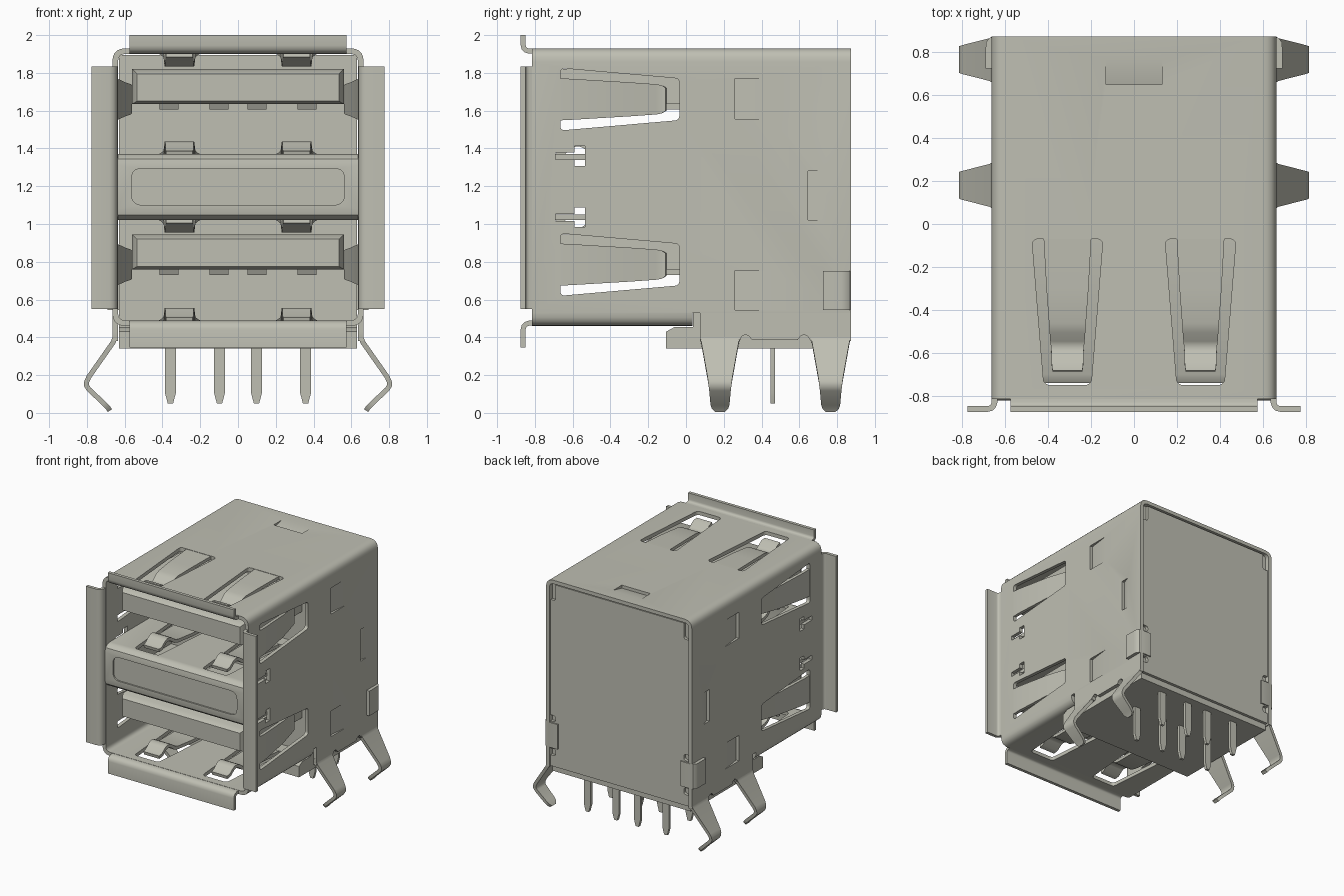
import bpy, bmesh, math
from mathutils import Vector

if "Cube" in bpy.data.objects:
    bpy.data.objects.remove(bpy.data.objects["Cube"], do_unlink=True)

metal = bpy.data.materials.new("warm grey")
metal.use_nodes = True
COLOUR = (0.52, 0.52, 0.45, 1)
metal.diffuse_color = COLOUR
metal.node_tree.nodes["Principled BSDF"].inputs["Base Color"].default_value = COLOUR
parts = []


def place(axis, u, v, w):
    """2D point (u, v) with w along the given axis."""
    return {"x": (w, u, v), "y": (u, w, v), "z": (u, v, w)}[axis]


def finish(name, bm):
    bmesh.ops.recalc_face_normals(bm, faces=bm.faces)
    me = bpy.data.meshes.new(name)
    bm.to_mesh(me)
    bm.free()
    ob = bpy.data.objects.new(name, me)
    bpy.context.collection.objects.link(ob)
    me.materials.append(metal)
    parts.append(ob)
    return ob


def apply_mod(ob, mod):
    bpy.context.view_layer.objects.active = ob
    bpy.ops.object.modifier_apply(modifier=mod.name)


def prism(name, pts, axis, lo, hi):
    """Polygon extruded along an axis."""
    bm = bmesh.new()
    face = bm.faces.new([bm.verts.new(place(axis, u, v, lo)) for u, v in pts])
    ext = bmesh.ops.extrude_face_region(bm, geom=[face])
    shift = Vector(place(axis, 0, 0, hi - lo))
    for v in ext["geom"]:
        if isinstance(v, bmesh.types.BMVert):
            v.co += shift
    return finish(name, bm)


def rect(u0, u1, v0, v1):
    return [(u0, v0), (u1, v0), (u1, v1), (u0, v1)]


def rounded(pts, r, n=5):
    """Round every corner of a polygon."""
    out = []
    for i, p in enumerate(pts):
        p = Vector(p)
        a, b = Vector(pts[i - 1]), Vector(pts[(i + 1) % len(pts)])
        a = p + (a - p).normalized() * r
        b = p + (b - p).normalized() * r
        for k in range(n + 1):
            t = k / n
            out.append(tuple(a * (1 - t) ** 2 + p * 2 * t * (1 - t) + b * t * t))
    return out


def sheet(name, path, widths, axis, c=0.0, thick=0.026):
    """Bent strip following a 2D path, half width given per point."""
    if not isinstance(widths, (list, tuple)):
        widths = [widths] * len(path)
    bm = bmesh.new()
    rows = [[bm.verts.new(place(axis, u, v, c + s * w)) for s in (-1, 1)]
            for (u, v), w in zip(path, widths)]
    for a, b in zip(rows, rows[1:]):
        bm.faces.new((a[0], a[1], b[1], b[0]))
    ob = finish(name, bm)
    mod = ob.modifiers.new("thickness", "SOLIDIFY")
    mod.thickness, mod.offset, mod.use_even_offset = thick, 0, True
    apply_mod(ob, mod)
    return ob


def cut(ob, cutters):
    for c in cutters:
        mod = ob.modifiers.new("cut", "BOOLEAN")
        mod.operation, mod.solver, mod.object = "DIFFERENCE", "EXACT", c
        apply_mod(ob, mod)
        parts.remove(c)
        bpy.data.objects.remove(c, do_unlink=True)


PORTS = (1.66, 0.785)          # heights of the two ports' side springs
SPRING_X = (-0.31, 0.31)


def spring_windows(lo, hi):
    return [prism("cutter", rounded([(x - 0.165, -0.07), (x + 0.165, -0.07),
                                     (x + 0.11, -0.75), (x - 0.11, -0.75)], 0.03),
                  "z", lo, hi) for x in SPRING_X]


# Outer shell: folded tube with stamped openings
shell = prism("shell", rounded(rect(-0.665, 0.665, 0.46, 1.93), 0.07), "y", -0.815, 0.873)
cutters = [prism("cutter", rounded(rect(-0.635, 0.635, 0.49, 1.90), 0.04), "y", -1, 1),
           prism("cutter", rect(-0.8, 0.8, 0.40, 0.53), "y", 0.035, 1),
           prism("cutter", [(0.65, 1.95), (0.65, 1.905), (0.765, 1.93), (0.765, 1.95)],
                 "x", -0.13, 0.13)]
cutters += spring_windows(0.4, 2.0)
for s in (-1, 1):
    lo, hi = sorted((s * 0.6, s * 0.7))
    for z in PORTS:
        cutters.append(prism("cutter", rounded(
            [(-0.665, z - 0.165), (-0.035, z - 0.11), (-0.035, z + 0.11), (-0.665, z + 0.165)],
            0.025), "x", lo, hi))
    # locking slots for the divider
    for z, d in ((1.36, 1), (1.035, -1)):
        cutters.append(prism("cutter", [
            (-0.69, z - 0.018), (-0.59, z - 0.018), (-0.59, z - 0.052), (-0.535, z - 0.052),
            (-0.535, z + 0.052), (-0.59, z + 0.052), (-0.59, z + 0.018), (-0.69, z + 0.018)],
            "x", lo, hi))
    # stamped latches, deepest at their front edge
    for y0, y1, z0, z1 in ((0.26, 0.445, 1.555, 1.77), (0.26, 0.445, 0.545, 0.755),
                           (0.645, 0.72, 1.02, 1.28)):
        cutters.append(prism("cutter", [(s * 0.68, y0), (s * 0.64, y0), (s * 0.665, y1),
                                        (s * 0.68, y1)], "z", z0, z1))
cut(shell, cutters)

# Flared lips around the mouth
for name, z, d, end in (("top_lip", 1.915, 1, 2.0), ("bottom_lip", 0.475, -1, 0.345)):
    sheet(name, [(-0.78, z), (-0.832, z), (-0.848, z + d * 0.006), (-0.858, z + d * 0.016),
                 (-0.862, z + d * 0.032), (-0.862, end)], 0.575, "x")
for s in (-1, 1):
    sheet("side_lip", [(s * 0.65, -0.78), (s * 0.65, -0.832), (s * 0.656, -0.848),
                       (s * 0.666, -0.858), (s * 0.682, -0.862), (s * 0.775, -0.862)],
          0.6425, "z", 1.1925)

# Side contact springs, bent inward
for s in (-1, 1):
    for z in PORTS:
        sheet("side_spring", [(s * 0.65, -0.68), (s * 0.648, -0.6), (s * 0.61, -0.3),
                              (s * 0.58, -0.16), (s * 0.575, -0.13), (s * 0.58, -0.105)],
              [0.112, 0.108, 0.09, 0.08, 0.075, 0.06], "z", z)

# Divider between the ports, with a recessed front panel
divider = sheet("divider", [(0.05, 1.355), (-0.76, 1.355), (-0.785, 1.35), (-0.802, 1.335),
                            (-0.807, 1.31), (-0.807, 1.08), (-0.802, 1.055), (-0.785, 1.04),
                            (-0.76, 1.035), (0.05, 1.035)], 0.637, "x", thick=0.03)
cut(divider, spring_windows(0.9, 1.5)
    + [prism("cutter", rounded(rect(-0.565, 0.565, 1.10, 1.295), 0.06), "y", -0.9, -0.81)])

# Floor and ceiling springs: ramp to a crest, then fall back at the tip
CREST = [(-0.05, 0), (-0.3, 0.008), (-0.46, 0.018), (-0.50, 0.03), (-0.54, 0.06),
         (-0.56, 0.068), (-0.585, 0.068), (-0.605, 0.06), (-0.65, 0.025), (-0.685, 0.018)]
WIDTH = [0.112, 0.098, 0.086, 0.083, 0.08, 0.078, 0.076, 0.075, 0.074, 0.07]
for name, z, d in (("ceiling_spring", 1.915, -1), ("divider_top_spring", 1.355, 1),
                   ("divider_under_spring", 1.035, -1), ("floor_spring", 0.475, 1)):
    for x in SPRING_X:
        sheet(name, [(y, z + d * h) for y, h in CREST], WIDTH, "x", x)

# Insulating body and base
prism("insulator_body", [(-0.105, 0.34), (-0.105, 0.43), (-0.06, 0.455), (0.036, 0.455),
                         (0.036, 1.895), (0.84, 1.895), (0.84, 0.34)], "x", -0.63, 0.63)

# Port tongues with chamfered tips, and their contacts
CONTACT_X = (-0.365, -0.1, 0.1, 0.365)
for z in (1.635, 0.76):
    bm = bmesh.new()
    rings = []
    for y, w, z0, z1 in ((-0.74, 0.535, 0.015, 0.16), (-0.70, 0.56, 0, 0.185),
                         (0.05, 0.56, 0, 0.185)):
        rings.append([bm.verts.new((x, y, h)) for x, h in rect(-w, w, z + z0, z + z1)])
    for a, b in zip(rings, rings[1:]):
        for i in range(4):
            bm.faces.new((a[i - 1], a[i], b[i], b[i - 1]))
    bm.faces.new(rings[0])
    bm.faces.new(rings[-1])
    finish("port_tongue", bm)
    for x in CONTACT_X:
        prism("port_contact", [(-0.62, z + 0.01), (-0.60, z - 0.03), (0.05, z - 0.03),
                               (0.05, z + 0.01)], "x", x - 0.05, x + 0.05)

# Solder pins, two rows of four
for y in (0.46, 0.765):
    for x in CONTACT_X:
        x *= 0.98
        prism("solder_pin", [(x - 0.03, 0.36), (x - 0.03, 0.11), (x - 0.014, 0.05),
                             (x + 0.014, 0.05), (x + 0.03, 0.11), (x + 0.03, 0.36)],
              "y", y - 0.012, y + 0.012)

# Back plate with corner notches
back = prism("back_plate", rect(-0.63, 0.63, 0.39, 1.89), "y", 0.838, 0.864)
cut(back, [prism("cutter", rounded(rect(*sorted((s * 0.585, s * 0.66)), z0, z1), 0.02),
                 "y", 0.8, 0.9)
           for s in (-1, 1) for z0, z1 in ((1.76, 1.95), (0.76, 0.81), (0.48, 0.535))])

for s in (-1, 1):
    # Tabs folded from the back plate round the sides
    sheet("back_tab", [(s * 0.56, 0.861), (s * 0.645, 0.861), (s * 0.665, 0.856),
                       (s * 0.676, 0.842), (s * 0.678, 0.82), (s * 0.678, 0.725)],
          0.1025, "z", 0.6475)
    # Lower side skirts with scalloped edge, and spring legs
    lo, hi = sorted((s * 0.635, s * 0.665))
    prism("side_skirt", [(0.075, 0.535), (0.075, 0.38), (0.285, 0.38), (0.295, 0.405),
                         (0.315, 0.415), (0.335, 0.405), (0.35, 0.385), (0.59, 0.385),
                         (0.605, 0.405), (0.625, 0.415), (0.645, 0.405), (0.66, 0.38),
                         (0.873, 0.38), (0.873, 0.535)], "x", lo, hi)
    for y in (0.18, 0.766):
        sheet("spring_leg", [(s * 0.65, 0.43), (s * 0.651, 0.40), (s * 0.66, 0.375),
                             (s * 0.79, 0.19), (s * 0.801, 0.165), (s * 0.802, 0.145),
                             (s * 0.79, 0.125), (s * 0.71, 0.05), (s * 0.69, 0.03),
                             (s * 0.678, 0.012)],
              [0.106, 0.106, 0.1, 0.067, 0.063, 0.06, 0.057, 0.05, 0.043, 0.025], "y", y)

# Smooth bends, sharp edges
bpy.ops.object.select_all(action="DESELECT")
for ob in parts:
    ob.select_set(True)
bpy.context.view_layer.objects.active = parts[0]
bpy.ops.object.shade_smooth_by_angle(angle=math.radians(35))
